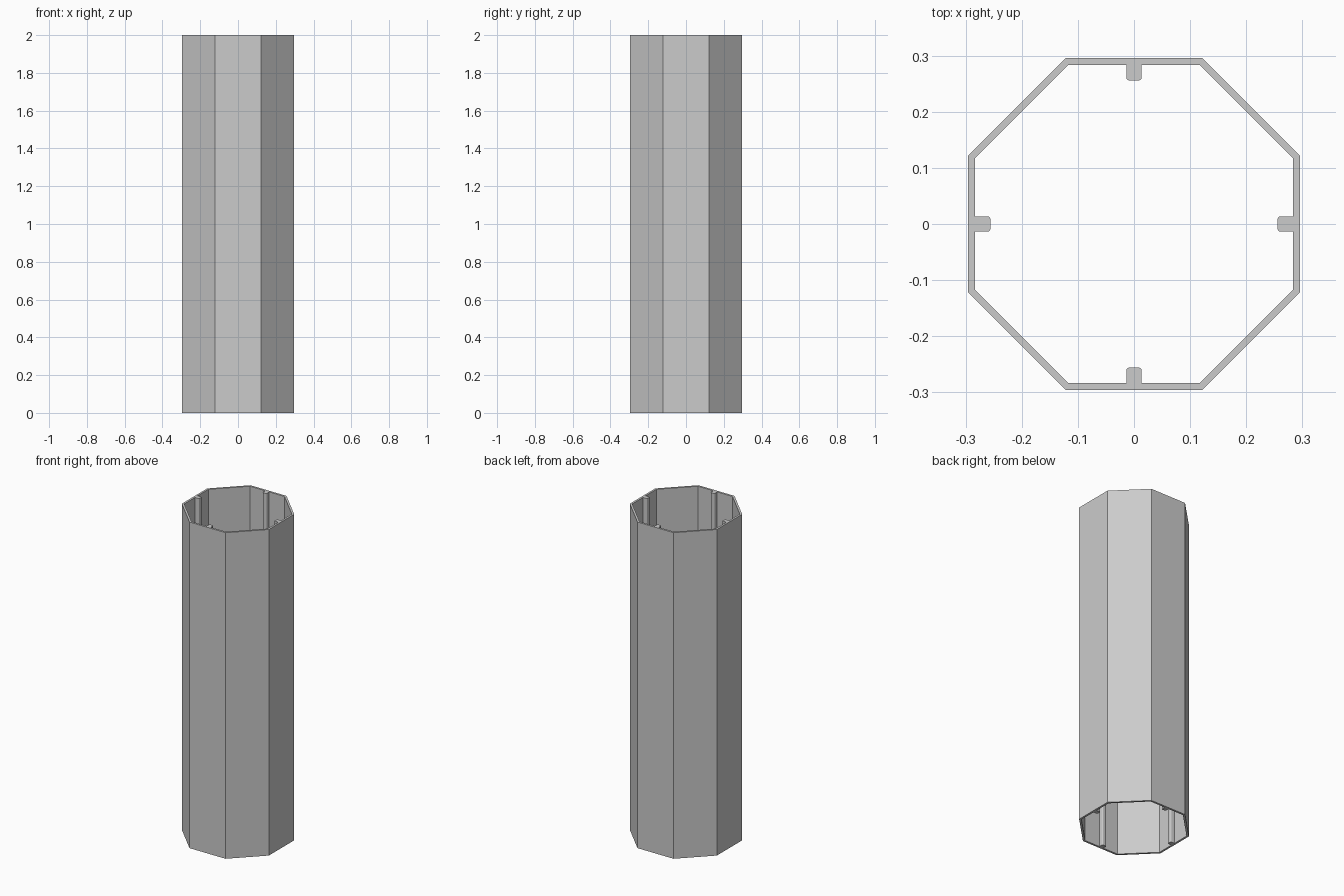
import bpy, bmesh
from math import tan, cos, sin, pi, radians
from mathutils import Matrix, Vector

if "Cube" in bpy.data.objects:
    bpy.data.objects.remove(bpy.data.objects["Cube"], do_unlink=True)

HEIGHT = 2.0
OUTER, INNER = 0.2955, 0.283            # distance from axis to flat walls
RIB_TIP, RIB_HALF, RIB_ROUND = 0.256, 0.0135, 0.005
ROUND_STEPS = 4

grey = bpy.data.materials.new("plain grey")
grey.use_nodes = True
grey.diffuse_color = (0.6, 0.6, 0.6, 1)
grey.node_tree.nodes["Principled BSDF"].inputs["Base Color"].default_value = (0.6, 0.6, 0.6, 1)


def around(points):
    """Repeat one quarter of a profile four times about z."""
    return [Matrix.Rotation(k * pi / 2, 3, 'Z') @ Vector((x, y, 0))
            for k in range(4) for x, y in points]


def rib_corner(side):
    """Rounded tip corner of the +x rib, on the given y side."""
    arc = []
    for i in range(ROUND_STEPS + 1):
        a = pi / 2 * i / ROUND_STEPS
        arc.append((RIB_TIP + RIB_ROUND * (1 - sin(a)),
                    side * (RIB_HALF - RIB_ROUND * (1 - cos(a)))))
    return arc if side < 0 else arc[::-1]


# Octagonal outline, and inner outline with a rib on each main wall
t = tan(radians(22.5))
outer = around([(OUTER, -OUTER * t), (OUTER, OUTER * t)])
inner = around([(INNER, -INNER * t), (INNER, -RIB_HALF)]
               + rib_corner(-1) + rib_corner(1)
               + [(INNER, RIB_HALF), (INNER, INNER * t)])

# Fill between the outlines and extrude upward
bm = bmesh.new()
edges = []
for loop in (outer, inner):
    verts = [bm.verts.new(p) for p in loop]
    edges += [bm.edges.new((v, verts[i - 1])) for i, v in enumerate(verts)]
bmesh.ops.triangle_fill(bm, edges=edges, use_beauty=True)
result = bmesh.ops.extrude_face_region(bm, geom=bm.faces[:], use_keep_orig=True)
top = [g for g in result["geom"] if isinstance(g, bmesh.types.BMVert)]
bmesh.ops.translate(bm, verts=top, vec=(0, 0, HEIGHT))
bmesh.ops.recalc_face_normals(bm, faces=bm.faces[:])

mesh = bpy.data.meshes.new("octagonal_tube")
bm.to_mesh(mesh)
bm.free()
mesh.materials.append(grey)
tube = bpy.data.objects.new("octagonal_tube", mesh)
bpy.context.collection.objects.link(tube)

# Smooth only the small rib roundings
bpy.context.view_layer.objects.active = tube
tube.select_set(True)
bpy.ops.object.shade_smooth_by_angle(angle=radians(30))
